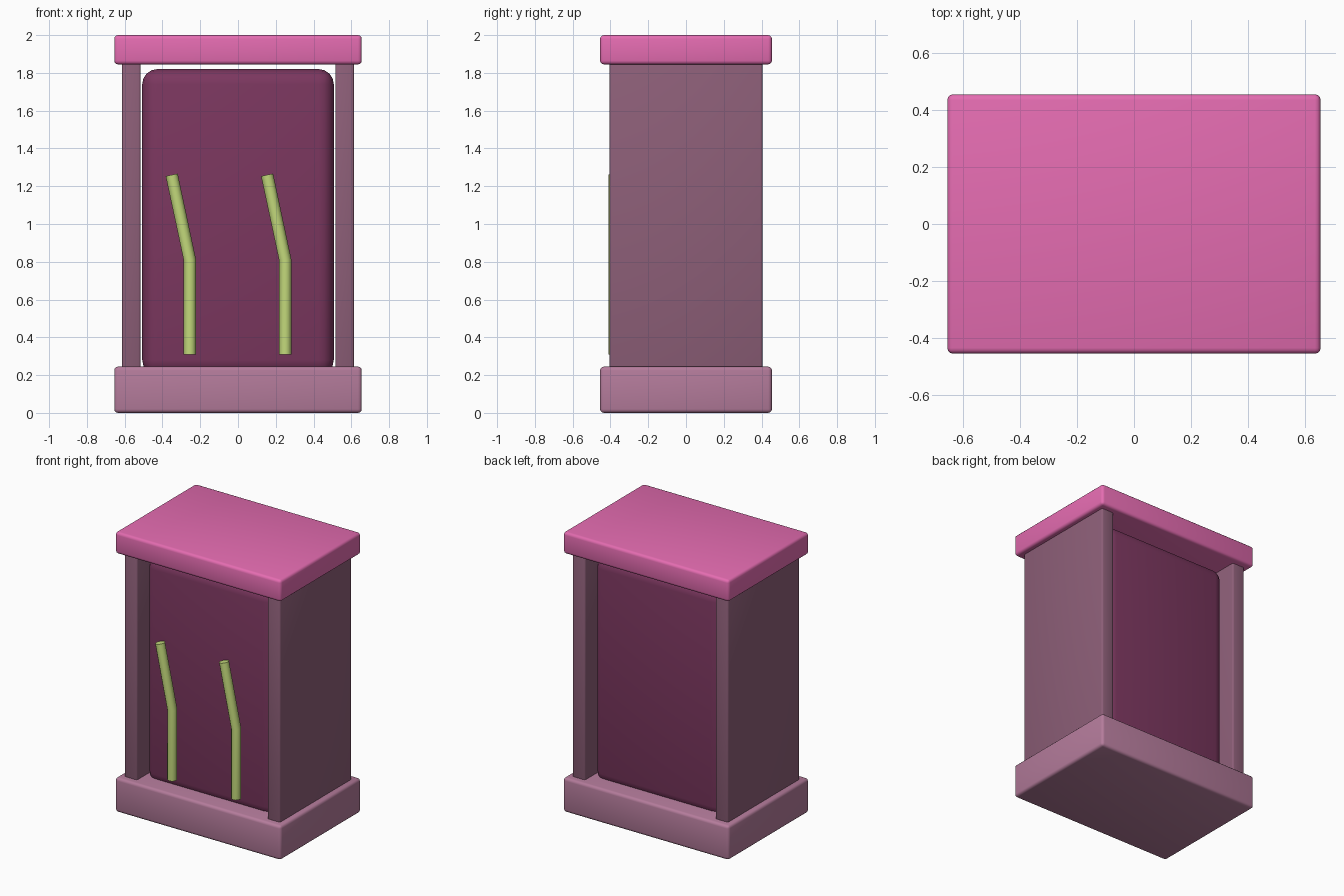
import bpy
import math

if "Cube" in bpy.data.objects:
    bpy.data.objects.remove(bpy.data.objects["Cube"])


def material(name, rgb):
    m = bpy.data.materials.new(name)
    m.diffuse_color = (*rgb, 1)
    m.use_nodes = True
    m.node_tree.nodes["Principled BSDF"].inputs["Base Color"].default_value = m.diffuse_color
    return m


pink = material("pink", (0.78, 0.15, 0.44))
mauve = material("mauve", (0.46, 0.20, 0.33))
plum = material("dusty_plum", (0.27, 0.115, 0.19))
wine = material("wine", (0.20, 0.038, 0.115))
lime = material("lime", (0.55, 0.70, 0.20))


def smooth(obj):
    bpy.ops.object.select_all(action='DESELECT')
    obj.select_set(True)
    bpy.context.view_layer.objects.active = obj
    bpy.ops.object.shade_smooth_by_angle(angle=math.radians(40))


def block(name, x, y, z, bevel, segments, mat):
    """Rounded box from (min, max) ranges."""
    bpy.ops.mesh.primitive_cube_add(size=1, location=[sum(r) / 2 for r in (x, y, z)])
    obj = bpy.context.object
    obj.name = name
    obj.scale = [r[1] - r[0] for r in (x, y, z)]
    bpy.ops.object.transform_apply(location=False, rotation=False, scale=True)
    mod = obj.modifiers.new("rounded_edges", 'BEVEL')
    mod.width, mod.segments = bevel, segments
    bpy.ops.object.modifier_apply(modifier=mod.name)
    obj.data.materials.append(mat)
    smooth(obj)
    return obj


def bent_tube(name, points, radius, mat):
    """Round capped tube along a polyline."""
    curve = bpy.data.curves.new(name, 'CURVE')
    curve.dimensions = '3D'
    curve.bevel_depth, curve.bevel_resolution = radius, 4
    curve.use_fill_caps = True
    spline = curve.splines.new('POLY')
    spline.points.add(len(points) - 1)
    for p, co in zip(spline.points, points):
        p.co = (*co, 1)
    obj = bpy.data.objects.new(name, curve)
    bpy.context.collection.objects.link(obj)
    bpy.ops.object.select_all(action='DESELECT')
    obj.select_set(True)
    bpy.context.view_layer.objects.active = obj
    bpy.ops.object.convert(target='MESH')
    obj = bpy.context.object
    obj.data.materials.clear()
    obj.data.materials.append(mat)
    smooth(obj)


# Base and lid
block("base", (-0.655, 0.655), (-0.455, 0.455), (0, 0.245), 0.02, 3, mauve)
block("lid", (-0.655, 0.655), (-0.455, 0.455), (1.845, 2), 0.02, 3, pink)

# Side walls
for label, s in (("left", -1), ("right", 1)):
    x = sorted((s * 0.515, s * 0.615))
    block(label + "_side_wall", x, (-0.405, 0.405), (0.23, 1.86), 0.012, 3, plum)

# Rounded inner body
block("inner_body", (-0.507, 0.507), (-0.33, 0.33), (0.2, 1.82), 0.08, 4, wine)

# Bent tubes on the front
for label, x in (("left", -0.255), ("right", 0.25)):
    bent_tube(label + "_front_tube",
              [(x, -0.378, 0.31), (x, -0.378, 0.81), (x - 0.096, -0.378, 1.26)],
              0.0325, lime)
